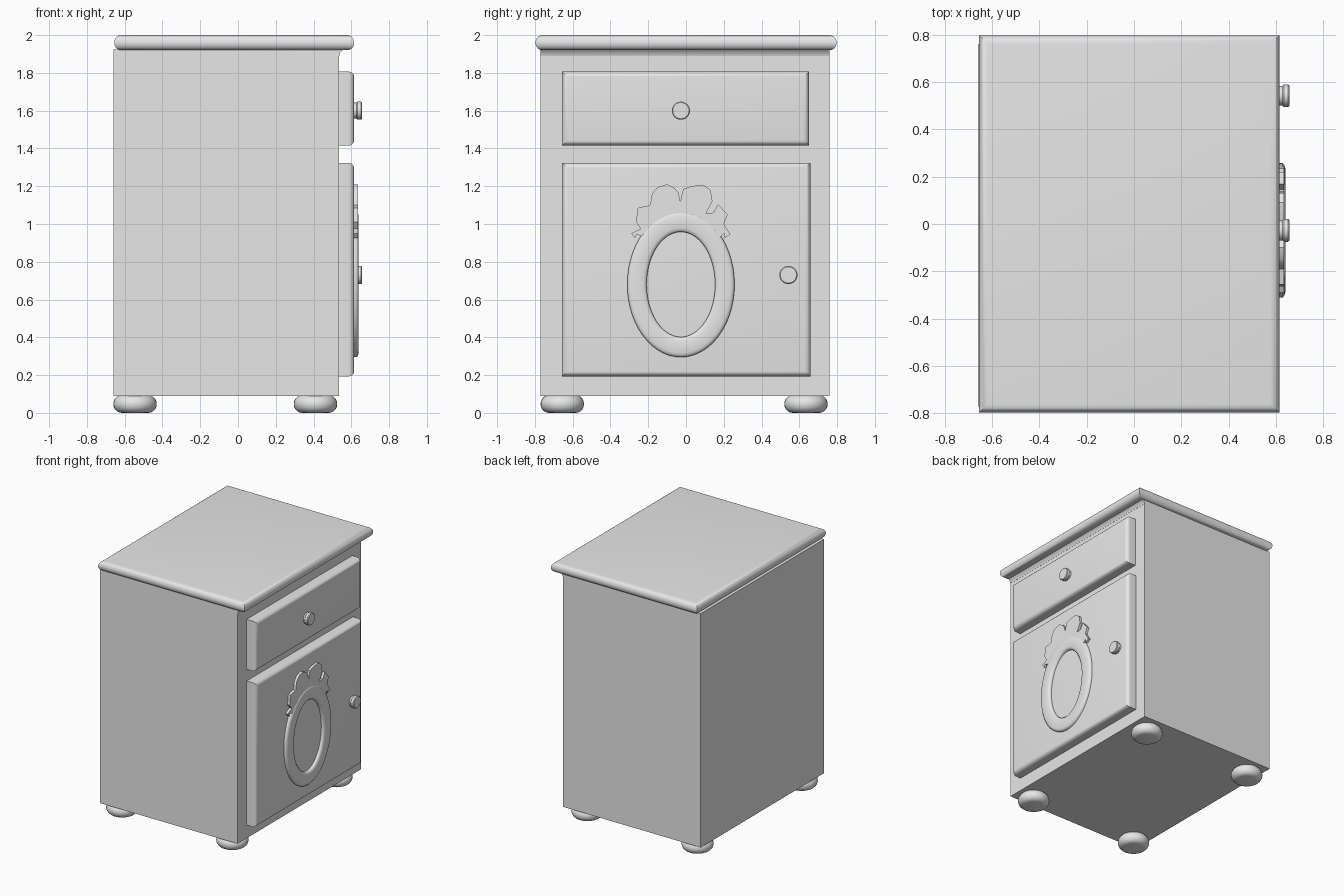
import bpy, bmesh, math
from mathutils import Matrix, Vector

if "Cube" in bpy.data.objects:
    bpy.data.objects.remove(bpy.data.objects["Cube"], do_unlink=True)

GREY = (0.8, 0.8, 0.8, 1)
paint = bpy.data.materials.new("light_grey_paint")
paint.use_nodes = True
paint.diffuse_color = GREY
paint.node_tree.nodes["Principled BSDF"].inputs["Base Color"].default_value = GREY


def finish(name, bm, angle=35):
    bmesh.ops.recalc_face_normals(bm, faces=bm.faces)
    mesh = bpy.data.meshes.new(name)
    bm.to_mesh(mesh)
    bm.free()
    mesh.materials.append(paint)
    ob = bpy.data.objects.new(name, mesh)
    bpy.context.collection.objects.link(ob)
    bpy.ops.object.select_all(action='DESELECT')
    ob.select_set(True)
    bpy.context.view_layer.objects.active = ob
    bpy.ops.object.shade_smooth_by_angle(angle=math.radians(angle))
    return ob


def box(name, lo, hi, radius=0, segments=4, pick=None):
    """Box between two corners; edges chosen by pick(edge) are rounded."""
    lo, hi = Vector(lo), Vector(hi)
    bm = bmesh.new()
    bmesh.ops.create_cube(bm, size=1)
    for v in bm.verts:
        v.co = (lo + hi) / 2 + Vector(a * b for a, b in zip(v.co, hi - lo))
    if pick:
        edges = [e for e in bm.edges if pick(e)]
        bmesh.ops.bevel(bm, geom=edges, offset=radius, segments=segments,
                        profile=0.5, affect='EDGES')
    return finish(name, bm)


def lathe(name, profile, matrix, segments=32):
    """Turn (radius, height) points about the local z axis."""
    bm = bmesh.new()
    verts = [bm.verts.new((r, 0, h)) for r, h in profile]
    edges = [bm.edges.new(pair) for pair in zip(verts, verts[1:])]
    bmesh.ops.spin(bm, geom=verts + edges, cent=(0, 0, 0), axis=(0, 0, 1),
                   angle=math.tau, steps=segments)
    bmesh.ops.remove_doubles(bm, verts=bm.verts, dist=0.0001)
    bmesh.ops.transform(bm, matrix=matrix, verts=bm.verts)
    return finish(name, bm)


def horizontal(e):
    return abs(e.verts[0].co.z - e.verts[1].co.z) < 0.001


def on_front(e):
    return all(v.co.x > 0.6 for v in e.verts)


# Carcass and bullnosed top
box("cabinet_body", (-0.66, -0.77, 0.09), (0.535, 0.76, 1.925))
box("table_top", (-0.655, -0.797, 1.92), (0.615, 0.797, 2.0), 0.038, 6, horizontal)

# Small cove moulding beneath the top
bm = bmesh.new()
cove = [(0.53, 1.925), (0.53, 1.89), (0.536, 1.89), (0.541, 1.908), (0.56, 1.925)]
face = bm.faces.new([bm.verts.new((x, -0.77, z)) for x, z in cove])
new = bmesh.ops.extrude_face_region(bm, geom=[face])["geom"]
bmesh.ops.translate(bm, vec=(0, 1.53, 0),
                    verts=[g for g in new if isinstance(g, bmesh.types.BMVert)])
finish("cove_moulding", bm)

# Drawer and door panels with rounded front edges
box("drawer_front", (0.53, -0.657, 1.415), (0.615, 0.652, 1.807), 0.03, 5, on_front)
box("door_panel", (0.53, -0.657, 0.193), (0.615, 0.66, 1.324), 0.03, 5, on_front)

# Knobs face along +x
knob = [(0, -0.005), (0.042, -0.005), (0.042, 0.012), (0.048, 0.018),
        (0.048, 0.036), (0.043, 0.041), (0, 0.042)]
to_front = Matrix.Rotation(math.pi / 2, 4, 'Y')
for name, y, z in (("drawer_knob", -0.027, 1.6), ("door_knob", 0.542, 0.73)):
    lathe(name, knob, Matrix.Translation((0.615, y, z)) @ to_front)

# Flattened bun feet
bun = [(0, 0)] + [(0.07 + 0.045 * math.cos(a), 0.047 + 0.047 * math.sin(a))
                  for a in (math.pi * (i / 10 - 0.5) for i in range(11))] + [(0, 0.094)]
for side, y in (("right", -0.655), ("left", 0.635)):
    for end, x in (("back", -0.545), ("front", 0.41)):
        lathe("bun_foot_" + end + "_" + side, bun, Matrix.Translation((x, y, 0)))

# Oval frame carved on the door: offset across the band, depth
bm = bmesh.new()
section = [(0, 0.61), (0, 0.627), (0.08, 0.635), (0.2, 0.639),
           (0.8, 0.639), (0.92, 0.635), (1, 0.627), (1, 0.61)]
steps = 56
loops = []
for i in range(steps):
    a = math.tau * i / steps
    loops.append([bm.verts.new((x, -0.027 + (0.284 - 0.103 * t) * math.cos(a),
                                0.68 + (0.385 - 0.107 * t) * math.sin(a)))
                  for t, x in section])
for i, loop in enumerate(loops):
    after = loops[(i + 1) % steps]
    for j in range(len(section)):
        k = (j + 1) % len(section)
        bm.faces.new((loop[j], loop[k], after[k], after[j]))
finish("oval_frame", bm, 50)

# Ribbon bow over the oval
outline = [(-.29, .95), (-.27, .925), (-.26, .945), (-.235, .935), (-.19, .98),
           (-.1, 1.03), (.05, 1.03), (.14, .98), (.18, .93), (.2, .95), (.205, .925),
           (.235, .945), (.2, 1), (.22, 1.05), (.17, 1.105), (.145, 1.06), (.105, 1.055),
           (.14, 1.12), (.13, 1.18), (.09, 1.208), (.03, 1.2), (-.015, 1.185), (-.03, 1.12),
           (-.04, 1.165), (-.06, 1.19), (-.1, 1.21), (-.15, 1.195), (-.18, 1.16),
           (-.19, 1.1), (-.255, 1.085), (-.265, 1.01), (-.24, .975)]
bm = bmesh.new()
face = bm.faces.new([bm.verts.new((0.61, y, z)) for y, z in outline])
new = bmesh.ops.extrude_face_region(bm, geom=[face])["geom"]
bmesh.ops.translate(bm, vec=(0.024, 0, 0),
                    verts=[g for g in new if isinstance(g, bmesh.types.BMVert)])
finish("ribbon_bow", bm)
